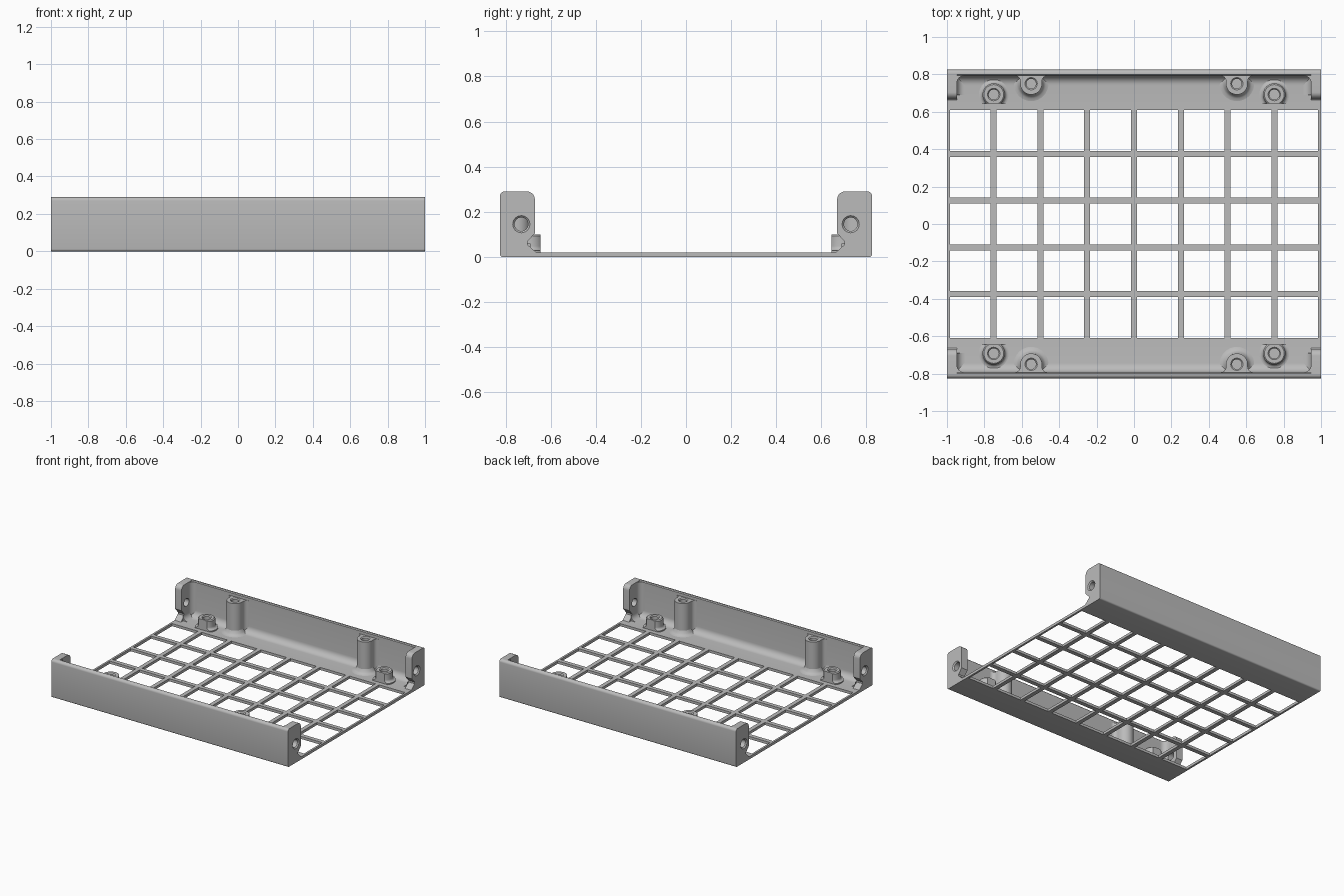
import bpy, bmesh, math
from mathutils import Matrix

if "Cube" in bpy.data.objects:
    bpy.data.objects.remove(bpy.data.objects["Cube"], do_unlink=True)

grey = bpy.data.materials.new("plain grey")
grey.use_nodes = True
grey.diffuse_color = (0.5, 0.5, 0.5, 1)
grey.node_tree.nodes["Principled BSDF"].inputs["Base Color"].default_value = (0.5, 0.5, 0.5, 1)

HALF_Y, TOP, FLOOR = 0.825, 0.29, 0.02      # outer depth, height, plate thickness
WALL_IN, STRIP_IN = 0.793, 0.61             # inner faces of wall and floor strip
EAR_IN = 0.947
parts = []


def finish(name, bm, mirror=(False, False)):
    bmesh.ops.recalc_face_normals(bm, faces=bm.faces)
    mesh = bpy.data.meshes.new(name)
    bm.to_mesh(mesh)
    bm.free()
    mesh.materials.append(grey)
    obj = bpy.data.objects.new(name, mesh)
    bpy.context.collection.objects.link(obj)
    if any(mirror):
        mod = obj.modifiers.new("mirror", 'MIRROR')
        mod.use_axis = (mirror[0], mirror[1], False)
        mod.use_mirror_merge = False
    parts.append(obj)
    return obj


def arc(cx, cy, r, start, end, n=8):
    angles = [math.radians(start + (end - start) * i / n) for i in range(n + 1)]
    return [(cx + r * math.cos(a), cy + r * math.sin(a)) for a in angles]


def prism(name, outline, axis, lo, hi, mirror):
    """Extrude a flat outline along one axis."""
    place = {'x': lambda p, t: (t, p[0], p[1]),
             'y': lambda p, t: (p[0], t, p[1]),
             'z': lambda p, t: (p[0], p[1], t)}[axis]
    bm = bmesh.new()
    ends = [[bm.verts.new(place(p, t)) for p in outline] for t in (lo, hi)]
    for ring in ends:
        bm.faces.new(ring)
    n = len(outline)
    for i in range(n):
        j = (i + 1) % n
        bm.faces.new((ends[0][i], ends[0][j], ends[1][j], ends[1][i]))
    return finish(name, bm, mirror)


def lathe_mesh(profile, matrix, sides=32):
    """Closed solid of revolution from (radius, height) pairs."""
    bm = bmesh.new()
    rings = [[bm.verts.new((r * math.cos(math.tau * k / sides),
                            r * math.sin(math.tau * k / sides), z))
              for k in range(sides)] for r, z in profile]
    for a, b in zip(rings, rings[1:]):
        for k in range(sides):
            m = (k + 1) % sides
            bm.faces.new((a[k], a[m], b[m], b[k]))
    bm.faces.new(rings[0])
    bm.faces.new(rings[-1])
    bm.transform(matrix)
    return bm


def drill(targets, profile, matrix):
    """Cut a turned hole into each target, keeping its mirror modifier live."""
    cutter = finish("drill", lathe_mesh(profile, matrix))
    parts.remove(cutter)
    cutter.hide_render = True
    for obj in targets:
        for m in obj.modifiers:
            m.show_viewport = False
        cut = obj.modifiers.new("hole", 'BOOLEAN')
        cut.object, cut.operation, cut.solver = cutter, 'DIFFERENCE', 'EXACT'
        deps = bpy.context.evaluated_depsgraph_get()
        deps.update()
        obj.data = bpy.data.meshes.new_from_object(obj.evaluated_get(deps))
        obj.modifiers.remove(cut)
        for m in obj.modifiers:
            m.show_viewport = True
    bpy.data.objects.remove(cutter, do_unlink=True)


# Open grille between the two floor strips
bar = 0.016
xs, ys = [-1, -0.985], [-STRIP_IN]
for i in range(-3, 4):
    xs += [i * 0.25 - bar, i * 0.25 + bar]
for i in range(4):
    c = -0.375 + i * 0.25
    ys += [c - bar, c + bar]
xs += [0.985, 1]
ys += [STRIP_IN]
bm = bmesh.new()
grid = [[bm.verts.new((x, y, 0)) for y in ys] for x in xs]
for i in range(len(xs) - 1):
    for j in range(len(ys) - 1):
        if i % 2 == 0 or j % 2 == 1:
            bm.faces.new((grid[i][j], grid[i + 1][j], grid[i + 1][j + 1], grid[i][j + 1]))
ext = bmesh.ops.extrude_face_region(bm, geom=bm.faces[:], use_keep_orig=True)
bmesh.ops.translate(bm, vec=(0, 0, FLOOR),
                    verts=[v for v in ext["geom"] if isinstance(v, bmesh.types.BMVert)])
finish("floor_grille", bm)

# Long walls with floor strip and inner cove
cove = 0.05
wall = [(STRIP_IN, 0)]
wall += arc(HALF_Y - 0.012, 0.012, 0.012, -90, 0, 4)
wall += arc(HALF_Y - 0.02, TOP - 0.02, 0.02, 0, 90, 6)
wall += [(WALL_IN + 0.006, TOP), (WALL_IN, TOP - 0.006)]
wall += arc(WALL_IN - cove, FLOOR + cove, cove, 0, -90)
wall += [(STRIP_IN, FLOOR)]
prism("long_wall", wall, 'x', -1, 1, (False, True))

# End ears with rounded top and undercut foot
ear_profile = [(0.8, TOP)] + arc(0.705, TOP - 0.035, 0.035, 90, 180)
ear_profile += [(0.67, 0.105), (0.703, 0.068), (0.703, 0.055), (0.664, FLOOR), (0.664, 0.005), (0.8, 0.005)]
ear = prism("end_ear", ear_profile, 'x', EAR_IN, 1, (True, True))

# Coves where the ears meet the wall and the floor
r = 0.04
corner = [(EAR_IN + 0.003, WALL_IN + 0.003), (EAR_IN + 0.003, WALL_IN - r)]
corner += arc(EAR_IN - r, WALL_IN - r, r, 0, 90) + [(EAR_IN - r, WALL_IN + 0.003)]
ear_cove = prism("ear_cove", corner, 'z', 0.01, TOP - 0.006, (True, True))
foot = [(EAR_IN + 0.003, 0.015), (EAR_IN + 0.003, FLOOR + r)]
foot += arc(EAR_IN - r, FLOOR + r, r, 0, -90) + [(EAR_IN - r, 0.015)]
prism("ear_foot_cove", foot, 'y', 0.69, WALL_IN, (True, True))

# Side screw holes through the ears
side = Matrix.Translation((0, 0.73, 0.145)) @ Matrix.Rotation(math.pi / 2, 4, 'Y')
drill([ear, ear_cove], [(0.03, 0.88), (0.03, 0.992), (0.042, 1.004)], side)

# Screw posts blended into the wall
px, py, pr, blend = 0.55, 0.75, 0.058, 0.03
post_outline = [(px + pr + blend, WALL_IN + 0.005)]
post_outline += arc(px + pr + blend, WALL_IN - blend, blend, 90, 180)
post_outline += arc(px, py, pr, 0, -180, 20)
post_outline += arc(px - pr - blend, WALL_IN - blend, blend, 0, 90)
post_outline += [(px - pr - blend, WALL_IN + 0.005)]
post = prism("screw_post", post_outline, 'z', 0.01, 0.262, (True, True))
drill([post], [(0.026, 0.1), (0.026, 0.255), (0.036, 0.265)], Matrix.Translation((px, py, 0)))

# Flared foot of each post
flare = [(pr + 0.035, 0.012)] + [(pr + 0.035 - a, b) for a, b in
                                 [(0, 0.02), (0.015, 0.024), (0.026, 0.034), (0.035, 0.055)]]
bm = lathe_mesh(flare, Matrix.Translation((px, py, 0)))
bmesh.ops.bisect_plane(bm, geom=bm.verts[:] + bm.edges[:] + bm.faces[:], plane_co=(0, 0.8, 0),
                       plane_no=(0, 1, 0), clear_outer=True)
bmesh.ops.holes_fill(bm, edges=bm.edges[:])
finish("post_foot", bm, (True, True))

# Short bosses on the floor, flattened on the inner side
bx, by = 0.75, 0.692
boss_profile = [(0.08, 0.012), (0.08, 0.028)] + arc(0.08, 0.048, 0.02, 270, 180, 5)
boss_profile += [(0.06, 0.093), (0.053, 0.1)]
bm = lathe_mesh(boss_profile, Matrix.Translation((bx, by, 0)))
bmesh.ops.bisect_plane(bm, geom=bm.verts[:] + bm.edges[:] + bm.faces[:], plane_co=(0, 0.644, 0),
                       plane_no=(0, -1, 0), clear_outer=True)
bmesh.ops.holes_fill(bm, edges=bm.edges[:])
boss = finish("floor_boss", bm, (True, True))
drill([boss], [(0.027, 0.025), (0.027, 0.093), (0.036, 0.103)], Matrix.Translation((bx, by, 0)))

# Smooth the curves, keep the corners crisp
for obj in bpy.context.view_layer.objects:
    obj.select_set(obj in parts)
bpy.context.view_layer.objects.active = parts[0]
bpy.ops.object.shade_smooth_by_angle(angle=math.radians(35))
